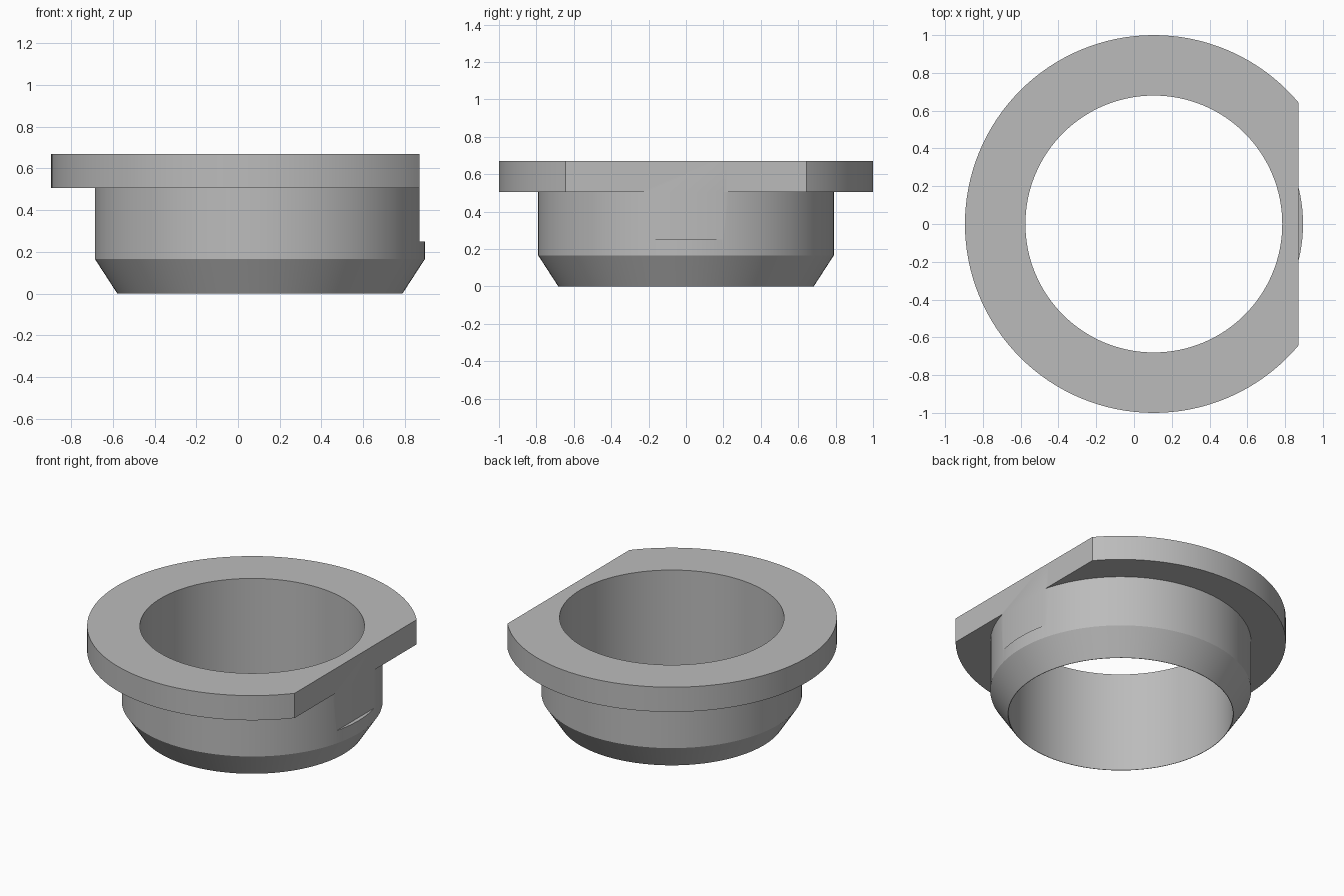
import bpy, bmesh, math
from mathutils import Vector, Matrix

if "Cube" in bpy.data.objects:
    bpy.data.objects.remove(bpy.data.objects["Cube"], do_unlink=True)

SEGMENTS = 128
BORE, BODY, FLANGE = 0.68, 0.79, 1.0      # radii
CHAMFER, SHOULDER, TOP = 0.165, 0.505, 0.67  # heights
AXIS_X = 0.105                            # ring axis
FLAT_X, FLAT_Z = 0.87, 0.25               # flat on the left side

grey = bpy.data.materials.new("plain grey")
grey.use_nodes = True
colour = (0.5, 0.5, 0.5, 1)
grey.diffuse_color = colour
grey.node_tree.nodes["Principled BSDF"].inputs["Base Color"].default_value = colour


def make_object(name, bm):
    bmesh.ops.recalc_face_normals(bm, faces=bm.faces)
    mesh = bpy.data.meshes.new(name)
    bm.to_mesh(mesh)
    bm.free()
    mesh.materials.append(grey)
    obj = bpy.data.objects.new(name, mesh)
    bpy.context.collection.objects.link(obj)
    return obj


# Flanged bushing: one closed cross-section turned around the axis
profile = [(BORE, 0), (BORE + 0.003, 0), (BODY, CHAMFER), (BODY, SHOULDER),
           (FLANGE, SHOULDER), (FLANGE, TOP), (BORE, TOP)]
bm = bmesh.new()
verts = [bm.verts.new((AXIS_X + r, 0, z)) for r, z in profile]
edges = [bm.edges.new((a, b)) for a, b in zip(verts, verts[1:] + verts[:1])]
bmesh.ops.spin(bm, geom=verts + edges, cent=(AXIS_X, 0, 0), axis=(0, 0, 1),
               angle=math.tau, steps=SEGMENTS, use_merge=True)
bmesh.ops.remove_doubles(bm, verts=bm.verts, dist=1e-4)
bushing = make_object("flanged_bushing", bm)

# Block that cuts the locating flat
bm = bmesh.new()
bmesh.ops.create_cube(bm, size=1, matrix=Matrix.Translation(
    Vector((FLAT_X + 0.5, 0, FLAT_Z + 0.5))) @ Matrix.Diagonal((1, 3, 1, 1)))
cutter = make_object("flat_cutter", bm)
cutter.hide_render = True

cut = bushing.modifiers.new("locating_flat", "BOOLEAN")
cut.operation = "DIFFERENCE"
cut.solver = "EXACT"
cut.object = cutter

bpy.ops.object.select_all(action="DESELECT")
bushing.select_set(True)
bpy.context.view_layer.objects.active = bushing
bpy.ops.object.modifier_apply(modifier=cut.name)
bpy.data.objects.remove(cutter, do_unlink=True)

# Smooth round walls, crisp rims
bpy.ops.object.shade_smooth_by_angle(angle=math.radians(20))
